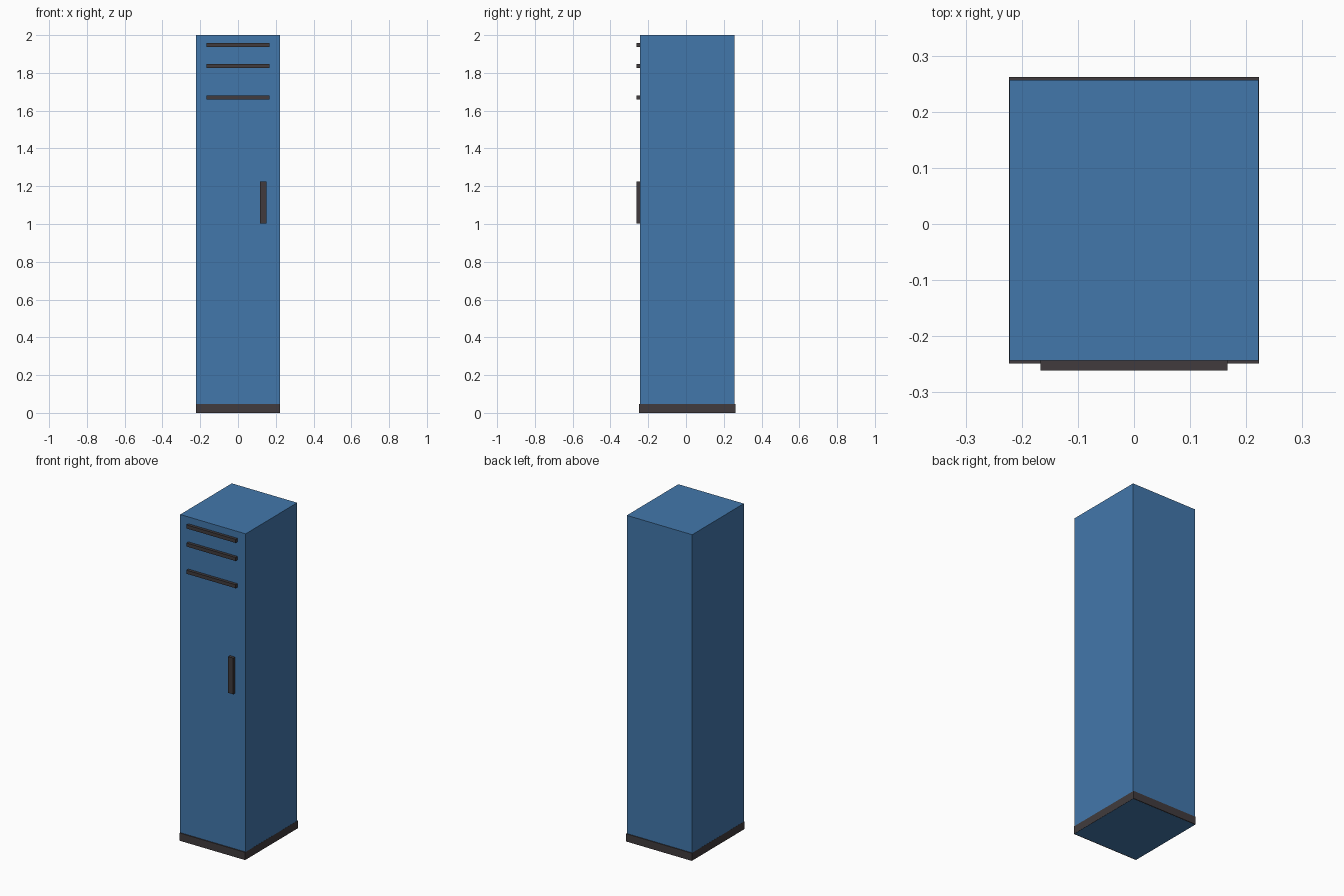
import bpy

cube = bpy.data.objects.get("Cube")
if cube:
    bpy.data.objects.remove(cube, do_unlink=True)


def material(name, colour):
    mat = bpy.data.materials.new(name)
    mat.use_nodes = True
    mat.diffuse_color = colour
    mat.node_tree.nodes["Principled BSDF"].inputs["Base Color"].default_value = colour
    return mat


def box(name, low, high, mat):
    """Flat-faced box between two opposite corners."""
    bpy.ops.mesh.primitive_cube_add(size=1)
    obj = bpy.context.object
    obj.name = name
    for vert in obj.data.vertices:
        vert.co = [h if c > 0 else l for c, l, h in zip(vert.co, low, high)]
    obj.data.materials.append(mat)
    return obj


blue = material("blue paint", (0.055, 0.185, 0.41, 1))
dark = material("dark metal", (0.052, 0.044, 0.047, 1))

half_width = 0.222
front, back = -0.243, 0.257
trim_front = -0.261

# Cabinet and the plinth around its foot
box("cabinet", (-half_width, front, 0), (half_width, back, 2), blue)
box("plinth", (-half_width - 0.0005, -0.249, 0.0005),
    (half_width + 0.0005, 0.262, 0.048), dark)

# Vent slats near the top of the door
for i, z in enumerate((1.947, 1.836, 1.669)):
    box(f"vent_slat_{i + 1}", (-0.167, trim_front, z - 0.011),
        (0.167, front + 0.005, z + 0.011), dark)

# Door handle
box("handle", (0.116, trim_front, 1.003), (0.15, front + 0.005, 1.225), dark)
